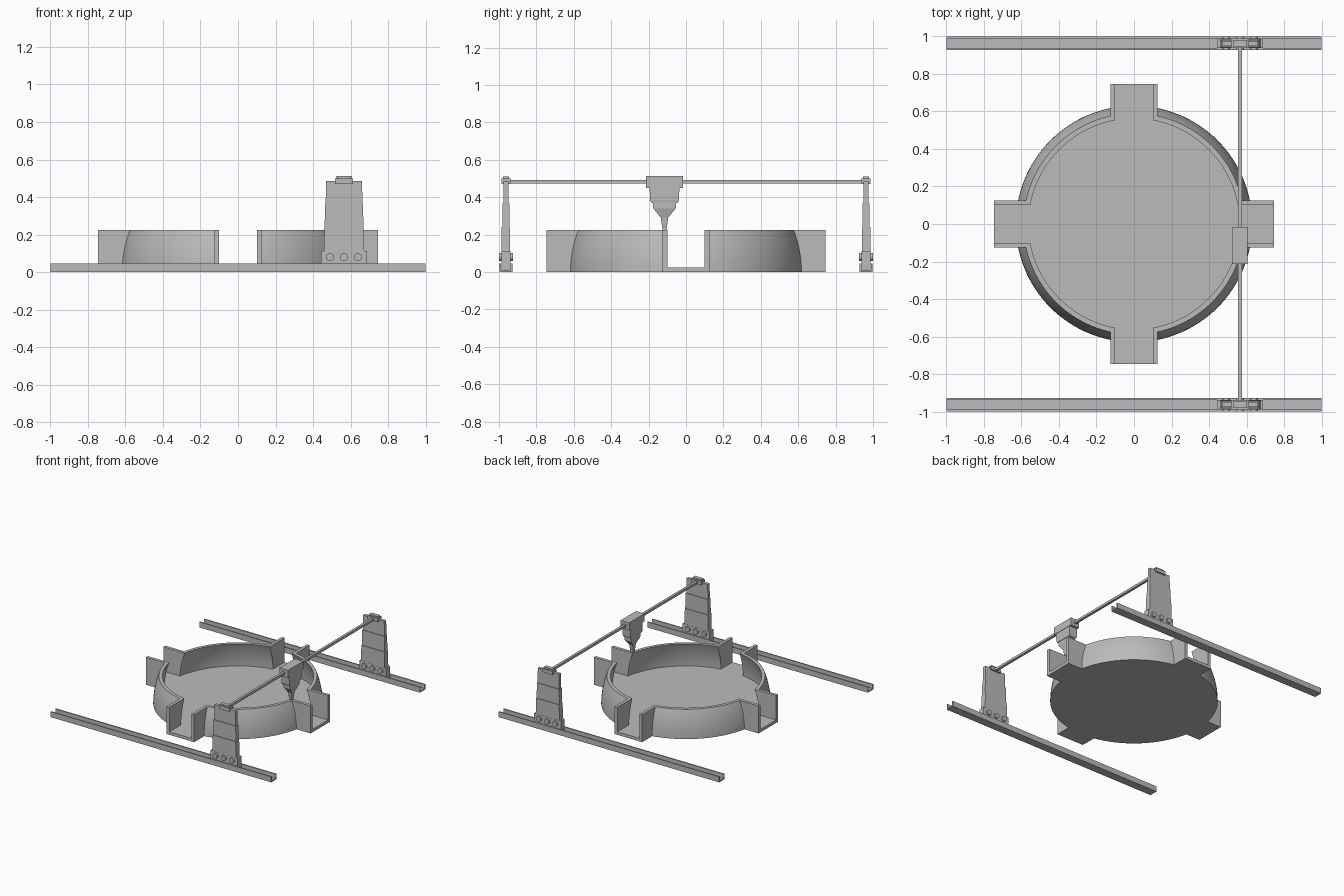
import bpy, bmesh, math
from mathutils import Matrix, Vector

cube = bpy.data.objects.get("Cube")
if cube:
    bpy.data.objects.remove(cube, do_unlink=True)

grey = bpy.data.materials.new("plain grey")
grey.use_nodes = True
colour = (0.5, 0.5, 0.5, 1)
grey.diffuse_color = colour
grey.node_tree.nodes["Principled BSDF"].inputs["Base Color"].default_value = colour


def finish(name, bm):
    bmesh.ops.recalc_face_normals(bm, faces=bm.faces)
    mesh = bpy.data.meshes.new(name)
    bm.to_mesh(mesh)
    bm.free()
    mesh.materials.append(grey)
    obj = bpy.data.objects.new(name, mesh)
    bpy.context.collection.objects.link(obj)
    return obj


def loft(bm, rings):
    """Skin a list of equal-length point rings and cap both ends."""
    loops = [[bm.verts.new(p) for p in ring] for ring in rings]
    for a, b in zip(loops, loops[1:]):
        for i in range(len(a)):
            j = (i + 1) % len(a)
            bm.faces.new((a[i], a[j], b[j], b[i]))
    bm.faces.new(loops[0])
    bm.faces.new(loops[-1])


def rect(x, y, z, hx, hy):
    return [(x - hx, y - hy, z), (x + hx, y - hy, z), (x + hx, y + hy, z), (x - hx, y + hy, z)]


def box(bm, x, y, z0, z1, hx, hy):
    loft(bm, [rect(x, y, z0, hx, hy), rect(x, y, z1, hx, hy)])


def rod(bm, centre, radius, length):
    """Cylinder lying along y."""
    turn = Matrix.Translation(centre) @ Matrix.Rotation(math.pi / 2, 4, "X")
    bmesh.ops.create_cone(bm, cap_ends=True, segments=24, radius1=radius,
                          radius2=radius, depth=length, matrix=turn)


def dome(name, radius, z0, z1, steps=10, sides=128):
    """Slice of a sphere centred on the ground."""
    bm = bmesh.new()
    rings = []
    for k in range(steps + 1):
        z = z0 + (z1 - z0) * k / steps
        r = math.sqrt(radius ** 2 - z ** 2)
        rings.append([(r * math.cos(t), r * math.sin(t), z)
                      for t in (2 * math.pi * i / sides for i in range(sides))])
    loft(bm, rings)
    return finish(name, bm)


def block(name, hx, hy, z0, z1):
    bm = bmesh.new()
    box(bm, 0, 0, z0, z1, hx, hy)
    return finish(name, bm)


def combine(obj, other, operation):
    mod = obj.modifiers.new(operation.lower(), "BOOLEAN")
    mod.operation, mod.object, mod.solver = operation, other, "EXACT"
    bpy.context.view_layer.objects.active = obj
    bpy.ops.object.modifier_apply(modifier=mod.name)
    bpy.data.objects.remove(other, do_unlink=True)


def smooth(obj):
    bpy.ops.object.select_all(action="DESELECT")
    obj.select_set(True)
    bpy.context.view_layer.objects.active = obj
    bpy.ops.object.shade_smooth_by_angle(angle=math.radians(30))


# Round basin with four open channels
RIM, FLOOR, REACH = 0.225, 0.025, 0.747
basin = dome("basin", 0.63, 0, RIM)
for hx, hy in ((REACH, 0.125), (0.125, REACH)):
    combine(basin, block("channel_body", hx, hy, 0, RIM), "UNION")
combine(basin, dome("basin_hollow", 0.605, FLOOR, 0.3), "DIFFERENCE")
for hx, hy in ((1, 0.1), (0.1, 1)):
    combine(basin, block("channel_hollow", hx, hy, FLOOR, 0.3), "DIFFERENCE")
smooth(basin)

# Rails, carriages and masts on both sides
GX, GY = 0.565, 0.963
for side, label in ((-1, "front"), (1, "back")):
    y = side * GY

    # U-shaped rail
    bm = bmesh.new()
    w, t, h = 0.035, 0.01, 0.045
    outline = [(-w, 0), (w, 0), (w, h), (w - t, h), (w - t, t), (t - w, t), (t - w, h), (-w, h)]
    loft(bm, [[(x, y + a, b) for a, b in outline] for x in (-1, 1)])
    finish(label + "_rail", bm)

    # Carriage running in the rail, with three axles
    bm = bmesh.new()
    box(bm, GX, y, 0.012, 0.112, 0.122, 0.024)
    for k in (-1, 0, 1):
        rod(bm, Vector((GX + k * 0.074, y, 0.08)), 0.021, 0.074)
    smooth(finish(label + "_carriage", bm))

    # Telescopic mast in three tapering stages
    bm = bmesh.new()
    for z0, z1, bottom, top, thick in ((0.11, 0.24, 0.108, 0.104, 0.023),
                                       (0.24, 0.365, 0.104, 0.1, 0.018),
                                       (0.365, 0.486, 0.098, 0.096, 0.013)):
        loft(bm, [rect(GX, y, z0, bottom, thick), rect(GX, y, z1, top, thick)])
    finish(label + "_mast", bm)

    # Beam holder on top of the mast
    bm = bmesh.new()
    box(bm, GX, y, 0.47, 0.5, 0.047, 0.024)
    box(bm, GX, y, 0.5, 0.511, 0.038, 0.016)
    finish(label + "_beam_holder", bm)

# Cross beam
bm = bmesh.new()
box(bm, GX, 0, 0.472, 0.491, 0.01, GY)
finish("cross_beam", bm)

# Trolley with stepped hopper and nozzle
TY = -0.115
bm = bmesh.new()
box(bm, GX, TY, 0.45, 0.513, 0.039, 0.099)
loft(bm, [rect(GX, TY, z, hx, hy) for z, hx, hy in
          ((0.45, 0.036, 0.08), (0.385, 0.036, 0.077), (0.37, 0.034, 0.07))])
finish("trolley", bm)
bm = bmesh.new()
loft(bm, [rect(GX, TY, z, hx, hy) for z, hx, hy in
          ((0.37, 0.03, 0.062), (0.34, 0.03, 0.06), (0.29, 0.016, 0.02),
           (0.25, 0.013, 0.014), (0.225, 0.009, 0.01))])
finish("nozzle", bm)
